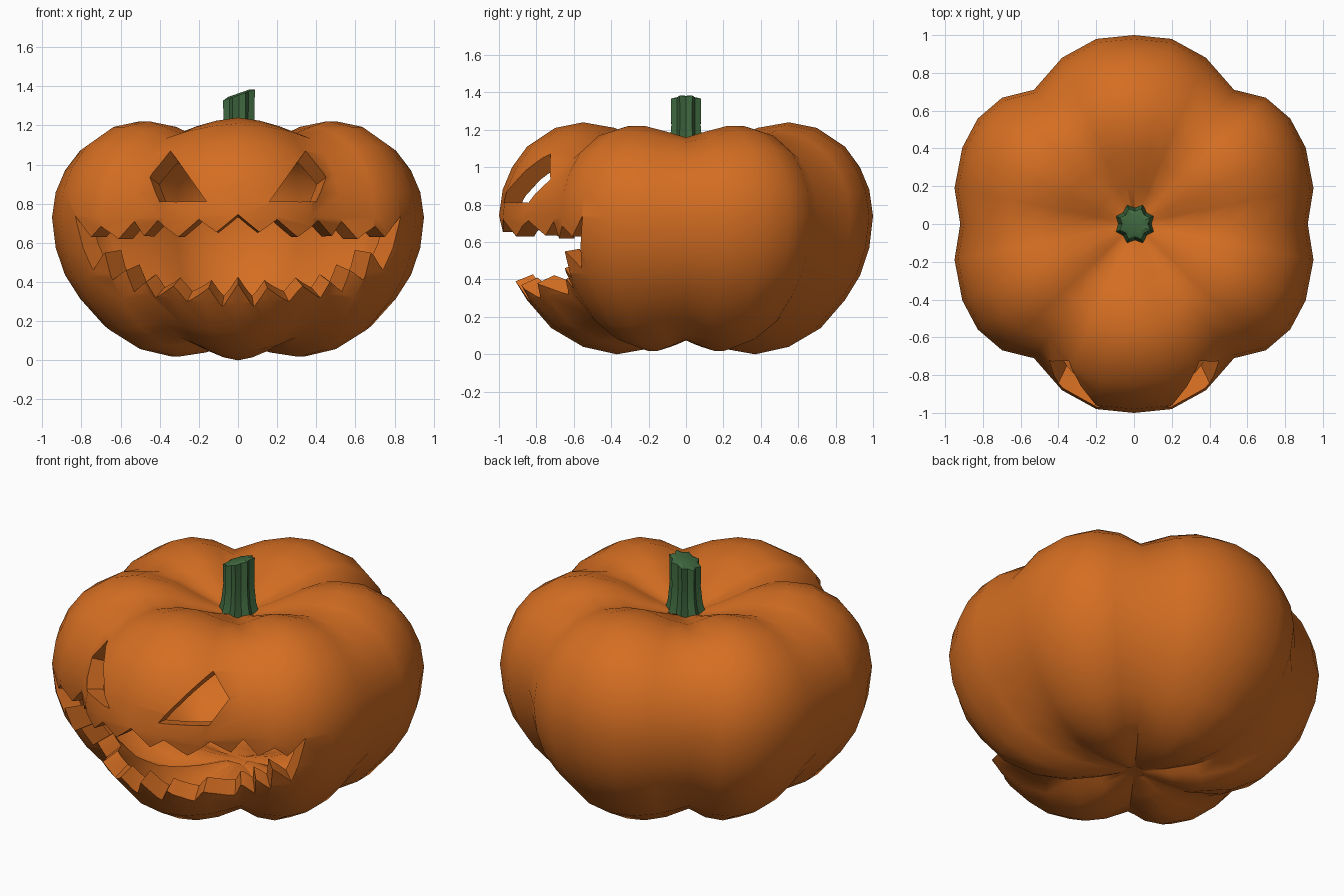
import bpy, bmesh
from math import sin, cos, pi, radians
from mathutils import Vector
from mathutils.bvhtree import BVHTree

if "Cube" in bpy.data.objects:
    bpy.data.objects.remove(bpy.data.objects["Cube"])

MID = 0.62  # height the lobes scale about


def material(name, color):
    m = bpy.data.materials.new(name)
    m.diffuse_color = color
    m.use_nodes = True
    m.node_tree.nodes["Principled BSDF"].inputs["Base Color"].default_value = m.diffuse_color
    return m


def make_object(name, bm, mat=None):
    bmesh.ops.recalc_face_normals(bm, faces=bm.faces)
    me = bpy.data.meshes.new(name)
    bm.to_mesh(me)
    bm.free()
    ob = bpy.data.objects.new(name, me)
    bpy.context.collection.objects.link(ob)
    if mat:
        me.materials.append(mat)
    return ob


def loft(rings):
    """Closed skin over a list of equal-length rings, capped at both ends."""
    bm = bmesh.new()
    vs = [[bm.verts.new(p) for p in ring] for ring in rings]
    n = len(vs[0])
    for a, b in zip(vs, vs[1:]):
        for i in range(n):
            j = (i + 1) % n
            bm.faces.new((a[i], a[j], b[j], b[i]))
    bm.faces.new(vs[0])
    bm.faces.new(vs[-1])
    return bm


def smooth(ob, angle):
    bpy.ops.object.select_all(action='DESELECT')
    ob.select_set(True)
    bpy.context.view_layer.objects.active = ob
    bpy.ops.object.shade_smooth_by_angle(angle=radians(angle))


orange = material("orange_skin", (0.66, 0.155, 0.016, 1))
green = material("green_stem", (0.05, 0.14, 0.05, 1))

# Lobed body: ridge profile swept round, scaled by the lobe outline
profile = [(.06, 1.06), (.2, 1.12), (.38, 1.21), (.55, 1.24), (.70, 1.21), (.85, 1.11),
           (.93, 1.0), (.98, .88), (1.0, .74), (.98, .57), (.93, .42), (.85, .29),
           (.72, .14), (.55, .04), (.37, 0), (.2, .03), (.06, .07)]
# angle from the front, radial scale, height scale
quarter = [(0, 1.0, 1.0), (11.5, 1.0, .975), (23.4, .959, .93), (36.7, .886, .87),
           (46.3, .967, .93), (56, .998, .97), (66, .995, .97), (78.7, .969, .92),
           (90, .92, .87)]
half = quarter + [(180 - a, s, h) for a, s, h in quarter[-2::-1]]
outline = half + [(360 - a, s, h) for a, s, h in half[-2:0:-1]]

rings = []
for r, z in profile:
    w = min(1, r / 0.35)
    rings.append([(r * s * sin(radians(a)), -r * s * cos(radians(a)),
                   MID + (z - MID) * (1 + (h - 1) * w)) for a, s, h in outline])
bm = loft(rings)
surface = BVHTree.FromBMesh(bm)
body = make_object("pumpkin_body", bm, orange)
shell = body.modifiers.new("shell", 'SOLIDIFY')
shell.thickness = 0.1
shell.offset = -1


def carve(name, upper, lower):
    """Cut a hole between two edge lines, with walls following the surface normal."""
    bm = bmesh.new()
    cols = []
    for pair in zip(upper, lower):
        col = []
        for x, z in pair:
            p = surface.ray_cast(Vector((x, -3, z)), Vector((0, 1, 0)))[0]
            k = 1.1 if z > MID else 1.6
            d = Vector((p.x, p.y, k * (p.z - MID))).normalized()
            col += [bm.verts.new(p + d * 0.12), bm.verts.new(p - d * 0.24)]
        cols.append(col)
    for a, b in zip(cols, cols[1:]):
        for i, j in ((0, 1), (1, 3), (3, 2), (2, 0)):
            bm.faces.new((a[i], a[j], b[j], b[i]))
    for c in (cols[0], cols[-1]):
        bm.faces.new((c[0], c[1], c[3], c[2]))
    bmesh.ops.remove_doubles(bm, verts=bm.verts, dist=0.0005)
    bmesh.ops.triangulate(bm, faces=bm.faces)
    cutter = make_object(name, bm)
    cutter.hide_render = True
    mod = body.modifiers.new(name, 'BOOLEAN')
    mod.operation = 'DIFFERENCE'
    mod.solver = 'EXACT'
    mod.object = cutter
    return cutter


def mirrored(points):
    return [(-x, z) for x, z in points[:0:-1]] + points


# Jagged mouth and slanted eyes
lip_top = [(0, .745), (.11, .655), (.2, .72), (.305, .63), (.36, .67), (.41, .715),
           (.48, .635), (.53, .71), (.61, .62), (.65, .65), (.70, .685), (.75, .63), (.83, .74)]
lip_low = [(0, .39), (.08, .275), (.15, .37), (.26, .30), (.33, .38), (.42, .32),
           (.47, .40), (.53, .35), (.57, .46), (.64, .41), (.68, .55), (.74, .46), (.83, .74)]
cutters = [carve("mouth_cutter", mirrored(lip_top), mirrored(lip_low))]
for side, k in (("left", -1), ("right", 1)):
    cutters.append(carve(side + "_eye_cutter",
                         [(k * .16, .81), (k * .345, 1.07), (k * .45, .935)],
                         [(k * .16, .81), (k * .32, .81), (k * .40, .81)]))

bpy.context.view_layer.objects.active = body
for mod in list(body.modifiers):
    bpy.ops.object.modifier_apply(modifier=mod.name)
for c in cutters:
    bpy.data.objects.remove(c, do_unlink=True)
smooth(body, 50)

# Ribbed stem with a slanted top
stem_rings = []
for z, r, tilt in ((1.03, .12, 0), (1.12, .095, 0), (1.22, .085, .1),
                   (1.355, .088, .35), (1.365, .06, .35)):
    ring = []
    for i in range(16):
        a = 2 * pi * i / 16
        rr = r * (1.0 if i % 2 else 0.78)
        x, y = rr * cos(a), rr * sin(a)
        ring.append((x + 0.005, y, z + tilt * x))
    stem_rings.append(ring)
stem = make_object("stem", loft(stem_rings), green)
smooth(stem, 25)
